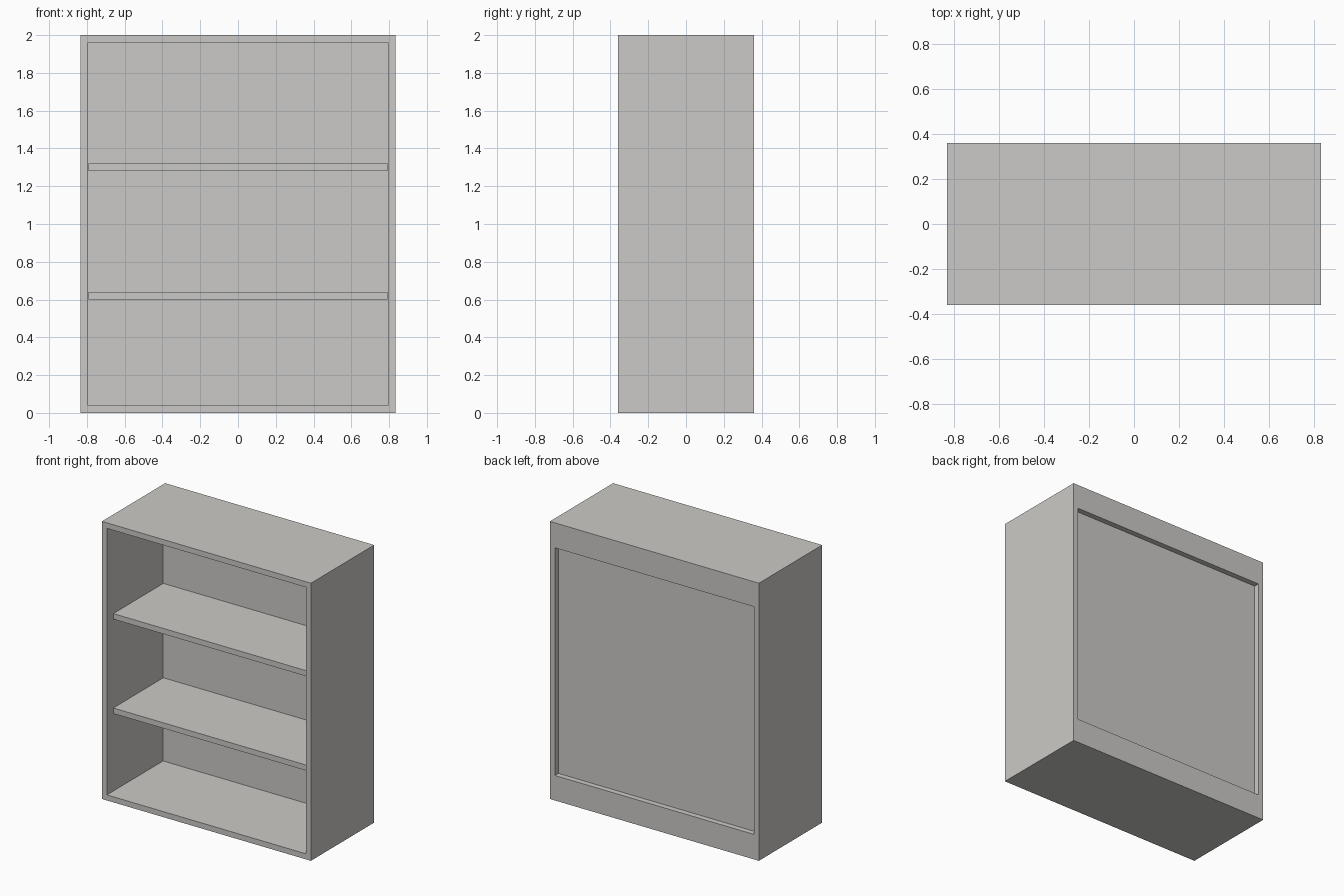
import bpy, bmesh

if "Cube" in bpy.data.objects:
    bpy.data.objects.remove(bpy.data.objects["Cube"])

# Overall sizes
W, D, H, T = 0.833, 0.36, 2.0, 0.04   # half width, half depth, height, board thickness
IN = W - T                            # inner half width

grey = bpy.data.materials.new("warm_grey")
grey.diffuse_color = (0.60, 0.59, 0.57, 1.0)
grey.use_nodes = True
grey.node_tree.nodes["Principled BSDF"].inputs["Base Color"].default_value = grey.diffuse_color


def finish(name, bm):
    bmesh.ops.recalc_face_normals(bm, faces=bm.faces)
    me = bpy.data.meshes.new(name)
    bm.to_mesh(me)
    bm.free()
    me.materials.append(grey)
    ob = bpy.data.objects.new(name, me)
    bpy.context.collection.objects.link(ob)
    return ob


def board(name, half_x, y0, y1, z0, z1):
    bm = bmesh.new()
    bmesh.ops.create_cube(bm, size=1)
    for v in bm.verts:
        v.co.x *= 2 * half_x
        v.co.y = y0 if v.co.y < 0 else y1
        v.co.z = z0 if v.co.z < 0 else z1
    return finish(name, bm)


def frame(name):
    """Rectangular ring of boards, open at front and back."""
    bm = bmesh.new()

    def loop(hx, z0, z1, y):
        return [bm.verts.new((x, y, z)) for x, z in
                ((-hx, z0), (hx, z0), (hx, z1), (-hx, z1))]

    loops = [loop(W, 0, H, -D), loop(W, 0, H, D),
             loop(IN, T, H - T, D), loop(IN, T, H - T, -D)]
    for a, b in zip(loops, loops[1:] + loops[:1]):
        for i in range(4):
            j = (i + 1) % 4
            bm.faces.new((a[i], a[j], b[j], b[i]))
    return finish(name, bm)


# Outer case: sides, top and bottom in one piece
frame("case")

# Recessed back panel
board("back_panel", IN, 0.28, 0.32, T, H - T)

# Rails behind the back panel, flush with the rear edge
board("lower_back_rail", IN, 0.32, D, T, 0.18)
board("upper_back_rail", IN, 0.32, D, H - 0.18, H - T)

# Two shelves, set back from the front edge
for name, z in (("lower_shelf", 0.60), ("upper_shelf", 1.28)):
    board(name, IN - 0.002, -0.29, 0.28, z, z + T)
